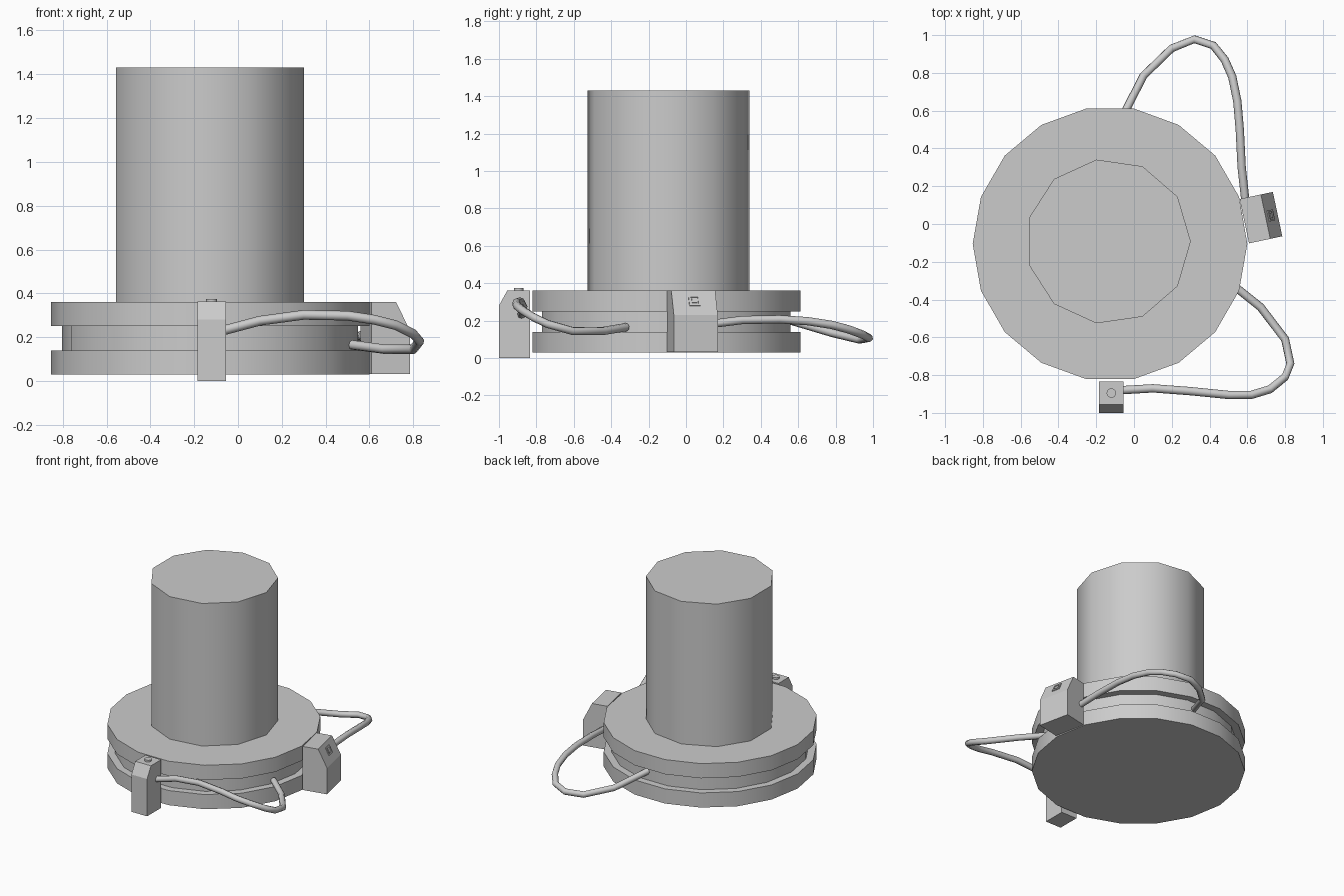
import bpy, bmesh
from math import radians, sin, cos, pi, atan2
from mathutils import Matrix

if "Cube" in bpy.data.objects:
    bpy.data.objects.remove(bpy.data.objects["Cube"])


def finish(name, bm, angle=40):
    bmesh.ops.recalc_face_normals(bm, faces=bm.faces)
    me = bpy.data.meshes.new(name)
    bm.to_mesh(me)
    bm.free()
    me.shade_smooth()
    me.set_sharp_from_angle(angle=radians(angle))
    ob = bpy.data.objects.new(name, me)
    bpy.context.collection.objects.link(ob)
    return ob


def lathe(name, profile, sides, cx, cy):
    """Closed solid turned from (radius, z) points."""
    bm = bmesh.new()
    rings = [[bm.verts.new((cx + r * cos(2 * pi * k / sides), cy + r * sin(2 * pi * k / sides), z))
              for k in range(sides)] for r, z in profile]
    for a, b in zip(rings, rings[1:]):
        for k in range(sides):
            n = (k + 1) % sides
            bm.faces.new((a[k], a[n], b[n], b[k]))
    bm.faces.new(rings[0])
    bm.faces.new(rings[-1])
    return finish(name, bm)


def chamfer_block(name, profile, width, place):
    """Side profile in (outward, z), extruded across its width."""
    bm = bmesh.new()
    face = bm.faces.new([bm.verts.new((u, -width / 2, z)) for u, z in profile])
    new = bmesh.ops.extrude_face_region(bm, geom=[face])["geom"]
    bmesh.ops.translate(bm, vec=(0, width, 0), verts=[v for v in new if isinstance(v, bmesh.types.BMVert)])
    bm.transform(place)
    return finish(name, bm, 20)


def cable(name, points, radius=0.022):
    cu = bpy.data.curves.new(name, 'CURVE')
    cu.dimensions = '3D'
    cu.bevel_depth = radius
    cu.bevel_resolution = 2
    cu.use_fill_caps = True
    sp = cu.splines.new('POLY')
    sp.points.add(len(points) - 1)
    for p, co in zip(sp.points, points):
        p.co = (*co, 1)
    tmp = bpy.data.objects.new(name, cu)
    bm = bmesh.new()
    bpy.context.collection.objects.link(tmp)
    bpy.context.view_layer.update()
    bm.from_mesh(tmp.to_mesh())
    tmp.to_mesh_clear()
    bpy.data.objects.remove(tmp)
    return finish(name, bm, 60)


# Grooved base and upright body
R, r = 0.727, 0.675
lathe("grooved_base", [(R, 0.03), (R, 0.14), (r, 0.14), (r, 0.25), (R, 0.25), (R, 0.36)], 18, -0.127, -0.105)
lathe("body_cylinder", [(0.4375, 0.36), (0.4375, 1.43)], 11, -0.137, -0.0925)

# Front push-button block
front = Matrix.Translation((-0.12, -0.833, 0)) @ Matrix.Rotation(-pi / 2, 4, 'Z')
chamfer_block("button_block", [(0, 0), (0.167, 0), (0.167, 0.28), (0.122, 0.362), (0, 0.362)], 0.13, front)
lathe("push_button", [(0.025, 0.35), (0.025, 0.375)], 16, -0.12, -0.895)

# Side switch block, turned slightly
side = Matrix.Translation((0.584, 0.015, 0)) @ Matrix.Rotation(radians(12), 4, 'Z')
chamfer_block("switch_block", [(0, 0.033), (0.18, 0.033), (0.18, 0.23), (0.115, 0.36), (0, 0.36)], 0.24, side)

# Square switch frame and rocker on the sloping face
slope = side @ Matrix.Translation((0.142, 0, 0.306)) @ Matrix.Rotation(atan2(0.13, 0.065), 4, 'Y')
bm = bmesh.new()
t, w = 0.01, 0.06
for x, y, sx, sy in ((-1, 0, t, w), (1, 0, t, w), (0, -1, w - 2 * t, t), (0, 1, w - 2 * t, t)):
    bmesh.ops.create_cube(bm, size=1, matrix=slope @ Matrix.Translation((x * (w - t) / 2, y * (w - t) / 2, 0))
                          @ Matrix.Diagonal((sx, sy, 0.012, 1)))
finish("switch_frame", bm)
bm = bmesh.new()
bmesh.ops.create_cube(bm, size=1, matrix=slope @ Matrix.Diagonal((0.025, 0.028, 0.01, 1)))
finish("switch_rocker", bm)

# Cables running from the blocks back into the groove
cable("front_cable", [(-0.07, -0.88, 0.23), (0.1, -0.87, 0.275), (0.3, -0.885, 0.302), (0.5, -0.905, 0.298),
                      (0.62, -0.905, 0.28), (0.72, -0.875, 0.255), (0.8, -0.81, 0.215), (0.828, -0.74, 0.182),
                      (0.8, -0.61, 0.145), (0.67, -0.44, 0.145), (0.52, -0.32, 0.165)])
cable("side_cable", [(0.59, 0.12, 0.18), (0.57, 0.3, 0.203), (0.56, 0.5, 0.207), (0.547, 0.65, 0.197),
                     (0.52, 0.78, 0.177), (0.48, 0.87, 0.153), (0.42, 0.945, 0.125), (0.32, 0.978, 0.107),
                     (0.2, 0.93, 0.098), (0.05, 0.785, 0.133), (-0.07, 0.55, 0.203)])
